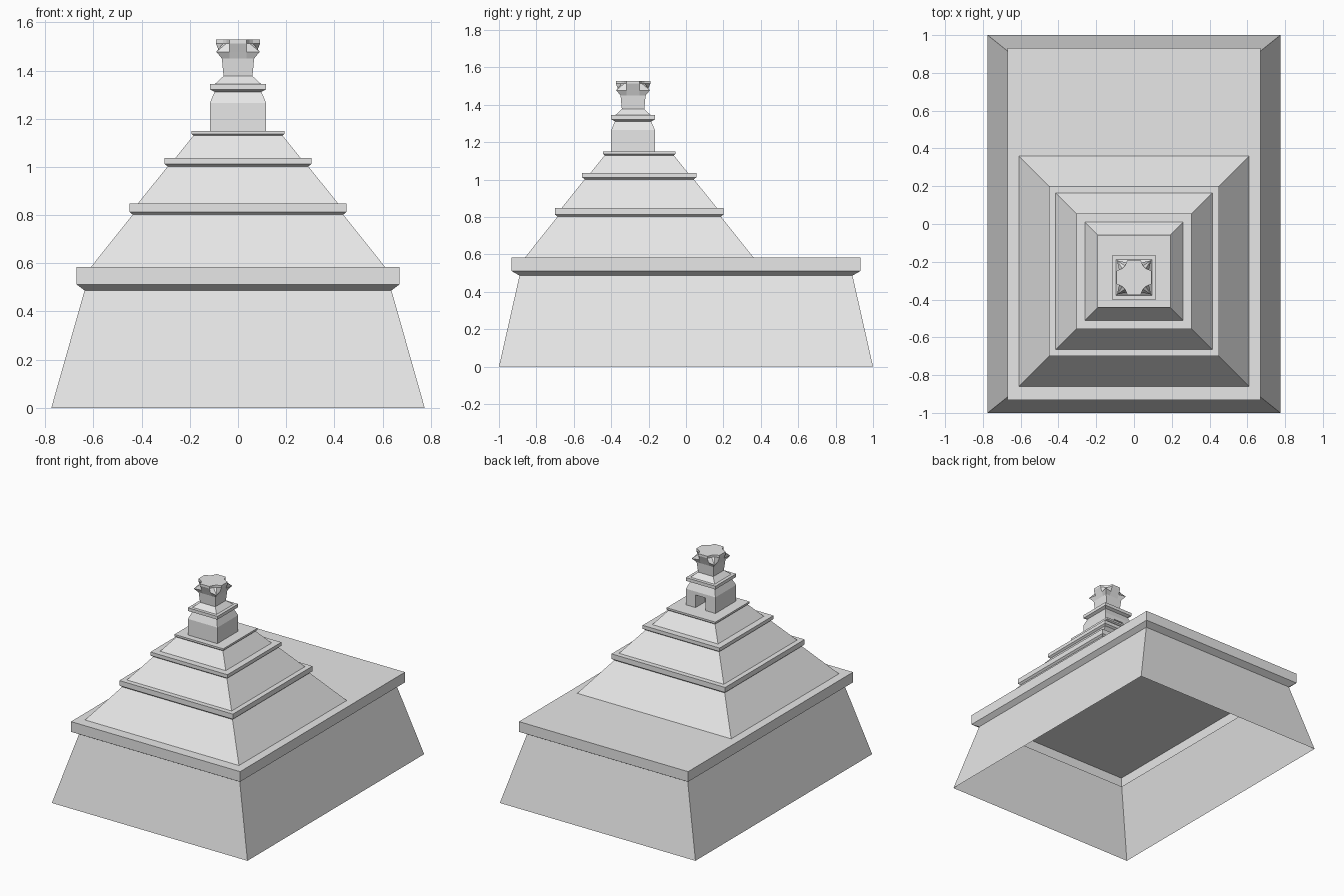
import bpy
import bmesh

cube = bpy.data.objects.get("Cube")
if cube:
    bpy.data.objects.remove(cube, do_unlink=True)

stone = bpy.data.materials.new("pale_grey_stone")
stone.use_nodes = True
GREY = (0.8, 0.8, 0.8, 1.0)
stone.diffuse_color = GREY
stone.node_tree.nodes["Principled BSDF"].inputs["Base Color"].default_value = GREY


def loft(name, rings, bottom=False):
    """Skin a stack of equal-length point rings and close the top."""
    bm = bmesh.new()
    loops = [[bm.verts.new(p) for p in ring] for ring in rings]
    n = len(loops[0])
    for low, high in zip(loops, loops[1:]):
        for i in range(n):
            j = (i + 1) % n
            bm.faces.new((low[i], low[j], high[j], high[i]))
    bm.faces.new(loops[-1])
    if bottom:
        bm.faces.new(loops[0][::-1])
    bmesh.ops.remove_doubles(bm, verts=bm.verts, dist=0.0001)
    mesh = bpy.data.meshes.new(name)
    bm.to_mesh(mesh)
    bm.free()
    mesh.materials.append(stone)
    obj = bpy.data.objects.new(name, mesh)
    bpy.context.collection.objects.link(obj)
    return obj


def rect(hx, hy, z, cy=0.0):
    return [(hx, cy - hy, z), (hx, cy + hy, z), (-hx, cy + hy, z), (-hx, cy - hy, z)]


def square_stack(name, cy, steps, bottom=False):
    return loft(name, [rect(h, h, z, cy) for h, z in steps], bottom)


# Open-bottomed battered platform with a projecting cornice
loft("platform", [rect(0.775, 1.0, 0), rect(0.637, 0.89, 0.487),
                  rect(0.67, 0.933, 0.512), rect(0.67, 0.933, 0.585)])

# Stepped pyramid: sloping wall, then a chamfered ledge, on each tier
PYRAMID_Y = -0.25
tiers = [
    ("lower_tier", 0.61, 0.585, 0.437, 0.802, 0.45, 0.813, 0.849),
    ("middle_tier", 0.415, 0.849, 0.292, 1.002, 0.305, 1.012, 1.037),
    ("upper_tier", 0.26, 1.037, 0.185, 1.13, 0.193, 1.137, 1.15),
]
for name, foot, z0, neck, z1, ledge, z2, z3 in tiers:
    square_stack(name, PYRAMID_Y, [(foot, z0), (neck, z1), (ledge, z2), (ledge, z3)])

# Shrine with a doorway at the back
SHRINE_Y = -0.283
shrine = square_stack("shrine", SHRINE_Y,
                      [(0.117, 1.15), (0.117, 1.265), (0.097, 1.312)], bottom=True)
cutter = loft("doorway_cutter", [rect(0.04, 0.1, 1.13, SHRINE_Y + 0.11),
                                 rect(0.04, 0.1, 1.24, SHRINE_Y + 0.11)], bottom=True)
cutter.hide_render = True
cut = shrine.modifiers.new("doorway", "BOOLEAN")
cut.operation = "DIFFERENCE"
cut.solver = "EXACT"
cut.object = cutter
bpy.context.view_layer.objects.active = shrine
bpy.ops.object.modifier_apply(modifier=cut.name)
bpy.data.objects.remove(cutter, do_unlink=True)

# Shrine cornice and hipped roof
square_stack("shrine_roof", SHRINE_Y,
             [(0.097, 1.312), (0.117, 1.322), (0.117, 1.345), (0.095, 1.345), (0.06, 1.377)])

# Flared crown with scooped corners
ARM = 0.035


def crown_ring(side, z, corner):
    """Four-fold ring: arm edge, two corner points, arm edge."""
    quarter = [(side, -ARM), (side, ARM), corner, corner[::-1]]
    points = []
    for _ in range(4):
        points += [(x, SHRINE_Y + y, z) for x, y in quarter[1:]]
        points.append((quarter[1][1], SHRINE_Y + quarter[1][0], z))
        quarter = quarter
        break
    full = list(points)
    for _ in range(3):
        points = [(-(y - SHRINE_Y), SHRINE_Y + x, z) for x, y, z in points]
        full += points
    return full


loft("crown", [
    crown_ring(0.06, 1.377, (0.06, 0.06)),
    crown_ring(0.067, 1.45, (0.067, 0.067)),
    crown_ring(0.078, 1.478, (0.09, 0.09)),
    crown_ring(0.092, 1.513, (0.062, 0.048)),
    crown_ring(0.092, 1.528, (0.062, 0.048)),
])
